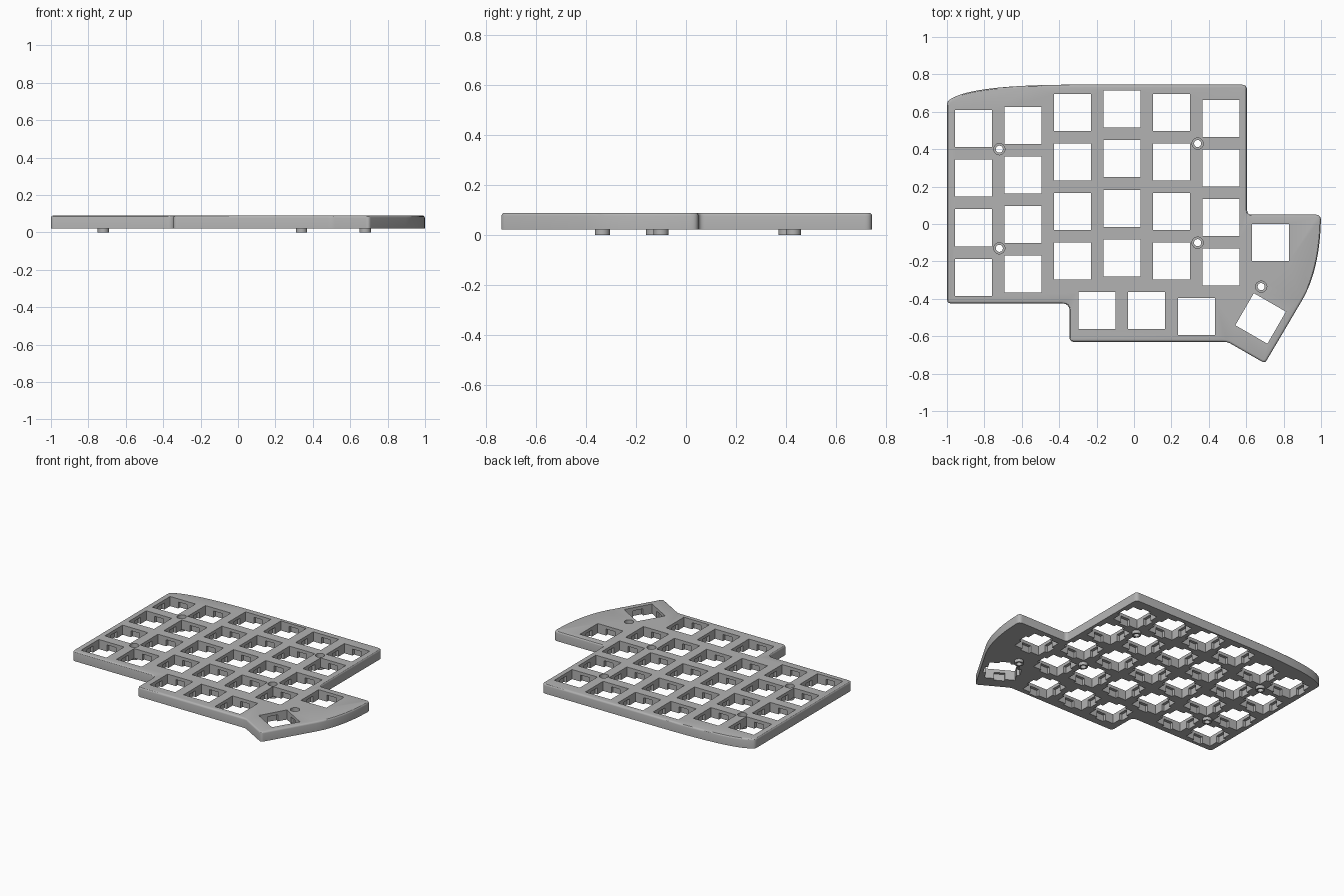
import bpy
import bmesh
from math import radians
from mathutils import Vector, Matrix

cube = bpy.data.objects.get("Cube")
if cube:
    bpy.data.objects.remove(cube, do_unlink=True)

BOTTOM, TOP = 0.022, 0.09
PITCH, KEY = 0.265, 0.198

grey = bpy.data.materials.new("plate_grey")
grey.use_nodes = True
grey.diffuse_color = (0.45, 0.45, 0.45, 1)
grey.node_tree.nodes["Principled BSDF"].inputs["Base Color"].default_value = (0.45, 0.45, 0.45, 1)


def make_object(name, bm):
    bmesh.ops.recalc_face_normals(bm, faces=bm.faces)
    mesh = bpy.data.meshes.new(name)
    bm.to_mesh(mesh)
    bm.free()
    mesh.materials.append(grey)
    obj = bpy.data.objects.new(name, mesh)
    bpy.context.collection.objects.link(obj)
    return obj


def soften(corners):
    """Round each corner (x, y, setback before, setback after, steps)."""
    points = []
    for i, (x, y, before, after, steps) in enumerate(corners):
        p = Vector((x, y))
        prev = Vector(corners[i - 1][:2])
        following = Vector(corners[(i + 1) % len(corners)][:2])
        a = p + (prev - p).normalized() * before
        b = p + (following - p).normalized() * after
        for k in range(steps + 1):
            t = k / steps
            points.append(a * (1 - t) ** 2 + p * 2 * t * (1 - t) + b * t ** 2)
    return points


# Plate outline, clockwise from the back left corner
outline = soften([
    (-1.0, 0.655, 0.02, 0.015, 4),
    (-0.86, 0.745, 0.14, 0.55, 16),
    (0.605, 0.745, 0.03, 0.03, 6),
    (0.605, 0.05, 0.025, 0.025, 6),
    (1.0, 0.05, 0.03, 0.03, 6),
    (0.992, -0.25, 0.265, 0.187, 16),
    (0.70, -0.745, 0.02, 0.02, 5),
    (0.50, -0.63, 0.02, 0.02, 4),
    (-0.345, -0.63, 0.025, 0.025, 6),
    (-0.345, -0.425, 0.04, 0.04, 6),
    (-1.0, -0.425, 0.025, 0.025, 6),
])

# Switch positions: six staggered columns, then the thumb keys
keys = []
for col, top_y in enumerate((0.51, 0.527, 0.597, 0.614, 0.597, 0.565)):
    keys += [(-0.858 + col * 0.2645, top_y - row * PITCH, 0) for row in range(4)]
keys += [(-0.197, -0.462, 0), (0.067, -0.462, 0), (0.333, -0.494, 0),
         (0.73, -0.1, 0), (0.677, -0.505, -30)]
screws = [(-0.72, 0.40), (-0.72, -0.13), (0.34, 0.43), (0.34, -0.10), (0.68, -0.335)]

# Plate body with a rounded top rim
bm = bmesh.new()
base = bm.faces.new([bm.verts.new((p.x, p.y, BOTTOM)) for p in outline])
raised = bmesh.ops.extrude_face_region(bm, geom=[base])["geom"]
bmesh.ops.translate(bm, vec=(0, 0, TOP - BOTTOM),
                    verts=[g for g in raised if isinstance(g, bmesh.types.BMVert)])
rim = [e for e in bm.edges if all(v.co.z > TOP - 0.001 for v in e.verts)]
bmesh.ops.bevel(bm, geom=rim, offset=0.012, segments=3, profile=0.5, affect='EDGES')
plate = make_object("switch_plate", bm)


def key_cutter(name, width, depth, low, high):
    bm = bmesh.new()
    for x, y, angle in keys:
        place = (Matrix.Translation((x, y, (low + high) / 2))
                 @ Matrix.Rotation(radians(angle), 4, 'Z')
                 @ Matrix.Diagonal((width, depth, high - low, 1)))
        bmesh.ops.create_cube(bm, size=1, matrix=place)
    return make_object(name, bm)


def screw_cutter():
    bm = bmesh.new()
    for x, y in screws:
        bmesh.ops.create_cone(bm, cap_ends=True, segments=32, radius1=0.03, radius2=0.03,
                              depth=0.4, matrix=Matrix.Translation((x, y, 0)))
    return make_object("screw_cutter", bm)


# Cut switch openings, the clip notches under the top skin, and screw holes
for cutter in (key_cutter("opening_cutter", KEY, KEY, -0.1, 0.2),
               key_cutter("side_notch_cutter", KEY + 0.04, 0.07, -0.1, 0.068),
               key_cutter("end_notch_cutter", 0.07, KEY + 0.04, -0.1, 0.068),
               screw_cutter()):
    cutter.hide_render = True
    mod = plate.modifiers.new("cut", 'BOOLEAN')
    mod.operation = 'DIFFERENCE'
    mod.solver = 'EXACT'
    mod.object = cutter
    bpy.context.view_layer.objects.active = plate
    bpy.ops.object.modifier_apply(modifier=mod.name)
    bpy.data.objects.remove(cutter, do_unlink=True)

# Hollow screw bosses projecting below the plate
for i, (x, y) in enumerate(screws):
    bm = bmesh.new()
    profile = [(0.03, 0), (0.03, 0.05), (0.019, 0.05), (0.019, 0)]
    ring = [bm.verts.new((r, 0, z)) for r, z in profile]
    loop = [bm.edges.new((ring[k - 1], ring[k])) for k in range(4)]
    bmesh.ops.spin(bm, geom=ring + loop, cent=(0, 0, 0), axis=(0, 0, 1),
                   angle=radians(360), steps=32, use_merge=True)
    bmesh.ops.remove_doubles(bm, verts=bm.verts, dist=0.0001)
    make_object(f"screw_boss_{i + 1}", bm).location = (x, y, 0)

# Smooth curved walls, keep sharp edges
bpy.ops.object.select_all(action='DESELECT')
for obj in bpy.context.collection.objects:
    if obj.name.startswith(("switch_plate", "screw_boss")):
        obj.select_set(True)
bpy.context.view_layer.objects.active = plate
bpy.ops.object.shade_smooth_by_angle(angle=radians(30))
